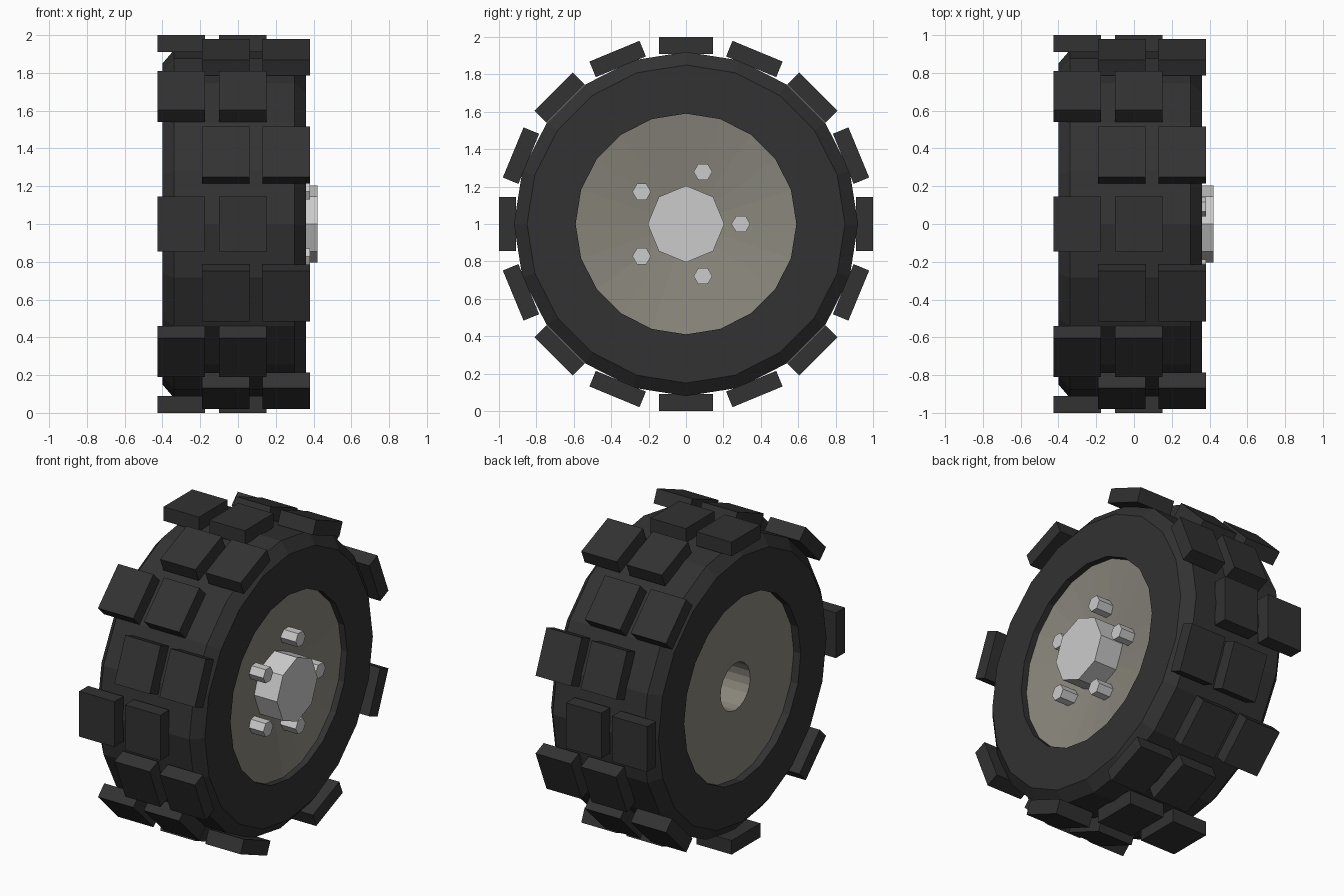
import bpy, bmesh
from math import cos, sin, pi
from mathutils import Matrix, Vector

if "Cube" in bpy.data.objects:
    bpy.data.objects.remove(bpy.data.objects["Cube"])

CENTRE = Matrix.Translation((0, 0, 1))


def material(name, colour):
    m = bpy.data.materials.new(name)
    m.diffuse_color = (*colour, 1)
    m.use_nodes = True
    m.node_tree.nodes["Principled BSDF"].inputs["Base Color"].default_value = m.diffuse_color
    return m


rubber = material("rubber", (0.032, 0.032, 0.032))
rim_metal = material("rim_metal", (0.25, 0.24, 0.20))


def finish(name, bm, mat=None):
    bmesh.ops.recalc_face_normals(bm, faces=bm.faces)
    bm.transform(CENTRE)
    mesh = bpy.data.meshes.new(name)
    bm.to_mesh(mesh)
    bm.free()
    if mat:
        mesh.materials.append(mat)
    ob = bpy.data.objects.new(name, mesh)
    bpy.context.collection.objects.link(ob)
    return ob


def lathe(name, profile, sides, mat):
    """Spin a closed (x, radius) profile around the axle."""
    bm = bmesh.new()
    rings = []
    for i in range(sides):
        a = 2 * pi * i / sides
        rings.append([bm.verts.new((x, r * cos(a), r * sin(a))) for x, r in profile])
    n = len(profile)
    for i in range(sides):
        p, q = rings[i], rings[(i + 1) % sides]
        for j in range(n):
            k = (j + 1) % n
            bm.faces.new((p[j], p[k], q[k], q[j]))
    return finish(name, bm, mat)


def prism(bm, x0, x1, radius, sides, y=0, z=0):
    """Low-sided cylinder along x with a corner pointing along y."""
    def ring(x):
        return [bm.verts.new((x, y + radius * cos(2 * pi * i / sides),
                              z + radius * sin(2 * pi * i / sides))) for i in range(sides)]
    a, b = ring(x0), ring(x1)
    bm.faces.new(a)
    bm.faces.new(b)
    for i in range(sides):
        j = (i + 1) % sides
        bm.faces.new((a[i], a[j], b[j], b[i]))


# Tyre carcass with chamfered shoulders
lathe("tyre", [(-0.40, 0.59), (-0.40, 0.85), (-0.34, 0.92),
               (0.30, 0.92), (0.36, 0.85), (0.36, 0.59)], 20, rubber)

# Rim, dished on the outer side, with an axle hole
lathe("rim", [(0.25, 0.15), (0.32, 0.592), (-0.35, 0.592), (-0.35, 0.15)], 20, rim_metal)

# Staggered tread blocks, two per row
bm = bmesh.new()
for i in range(16):
    for x in ((-0.30, 0.025) if i % 2 == 0 else (-0.065, 0.255)):
        m = (Matrix.Rotation(2 * pi * i / 16, 4, 'X')
             @ Matrix.Translation((x, 0, 0.955))
             @ Matrix.Diagonal(Vector((0.25, 0.29, 0.09, 1))))
        bmesh.ops.create_cube(bm, size=1, matrix=m)
finish("tread_blocks", bm, rubber)

# Octagonal hub cap
bm = bmesh.new()
prism(bm, 0.24, 0.42, 0.205, 8)
finish("hub_cap", bm)

# Five hexagonal wheel nuts
bm = bmesh.new()
for i in range(5):
    a = 2 * pi * i / 5
    prism(bm, 0.26, 0.38, 0.05, 6, 0.293 * cos(a), 0.293 * sin(a))
finish("wheel_nuts", bm)
